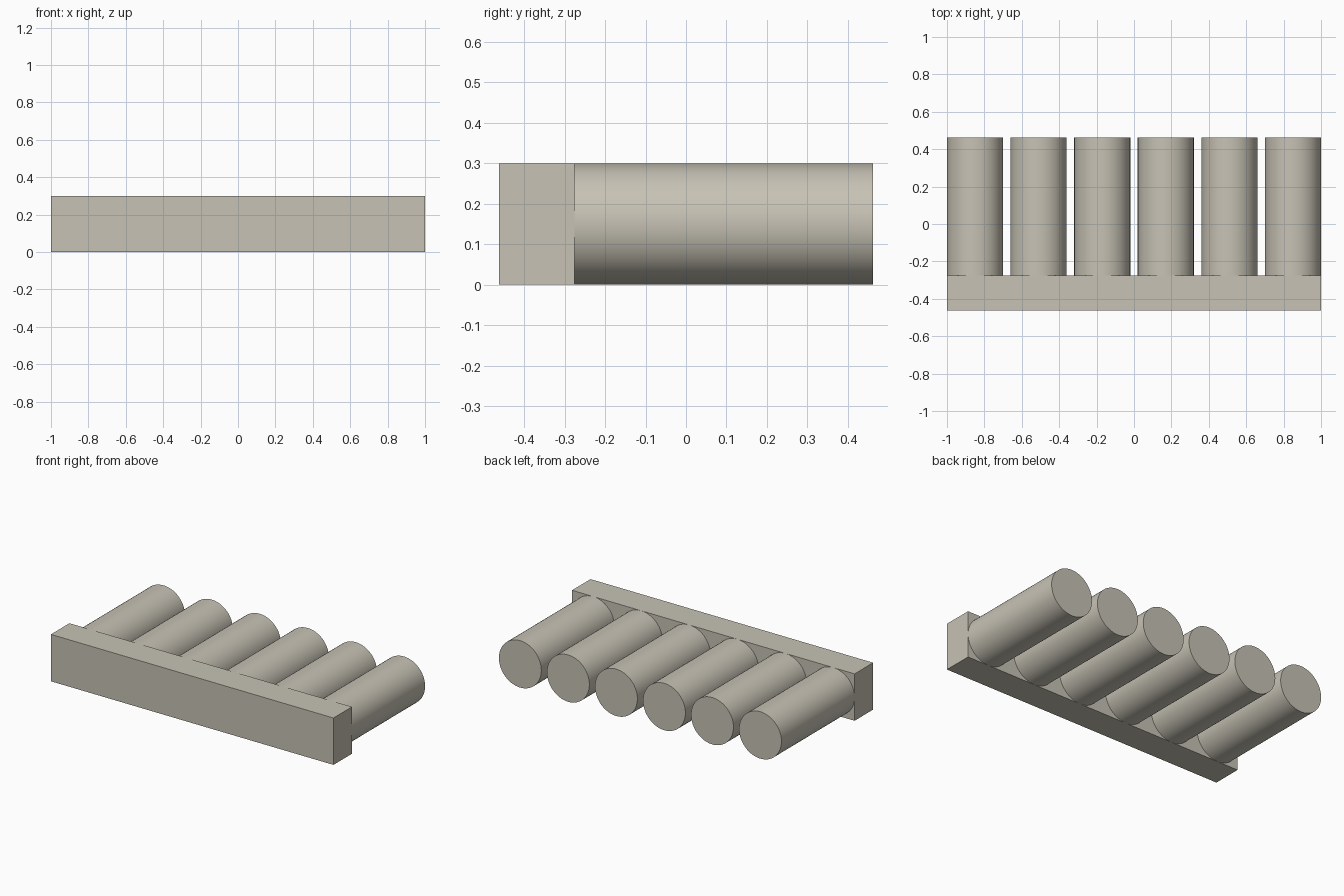
import bpy, math

if "Cube" in bpy.data.objects:
    bpy.data.objects.remove(bpy.data.objects["Cube"])

R = 0.15                      # roller radius, also half the bar height
Y0, Y1, Y2 = -0.463, -0.276, 0.463   # bar front, bar back, roller ends

mat = bpy.data.materials.new("warm_grey")
mat.diffuse_color = (0.57, 0.54, 0.46, 1)
mat.use_nodes = True
mat.node_tree.nodes["Principled BSDF"].inputs["Base Color"].default_value = mat.diffuse_color

# Straight bar along the front
bpy.ops.mesh.primitive_cube_add(size=1, location=(0, (Y0 + Y1) / 2, R))
bar = bpy.context.object
bar.name = "bar"
bar.scale = (2, Y1 - Y0, 2 * R)
bpy.ops.object.transform_apply(location=False, rotation=False, scale=True)
bar.data.materials.append(mat)

# Six round rods pointing back from the bar
for i in range(6):
    bpy.ops.mesh.primitive_cylinder_add(
        vertices=64, radius=R, depth=Y2 - Y1,
        location=(-0.85 + 0.34 * i, (Y1 + Y2) / 2, R),
        rotation=(math.pi / 2, 0, 0))
    rod = bpy.context.object
    rod.name = f"rod_{i + 1}"
    rod.data.materials.append(mat)
    bpy.ops.object.shade_smooth_by_angle(angle=math.radians(30))
